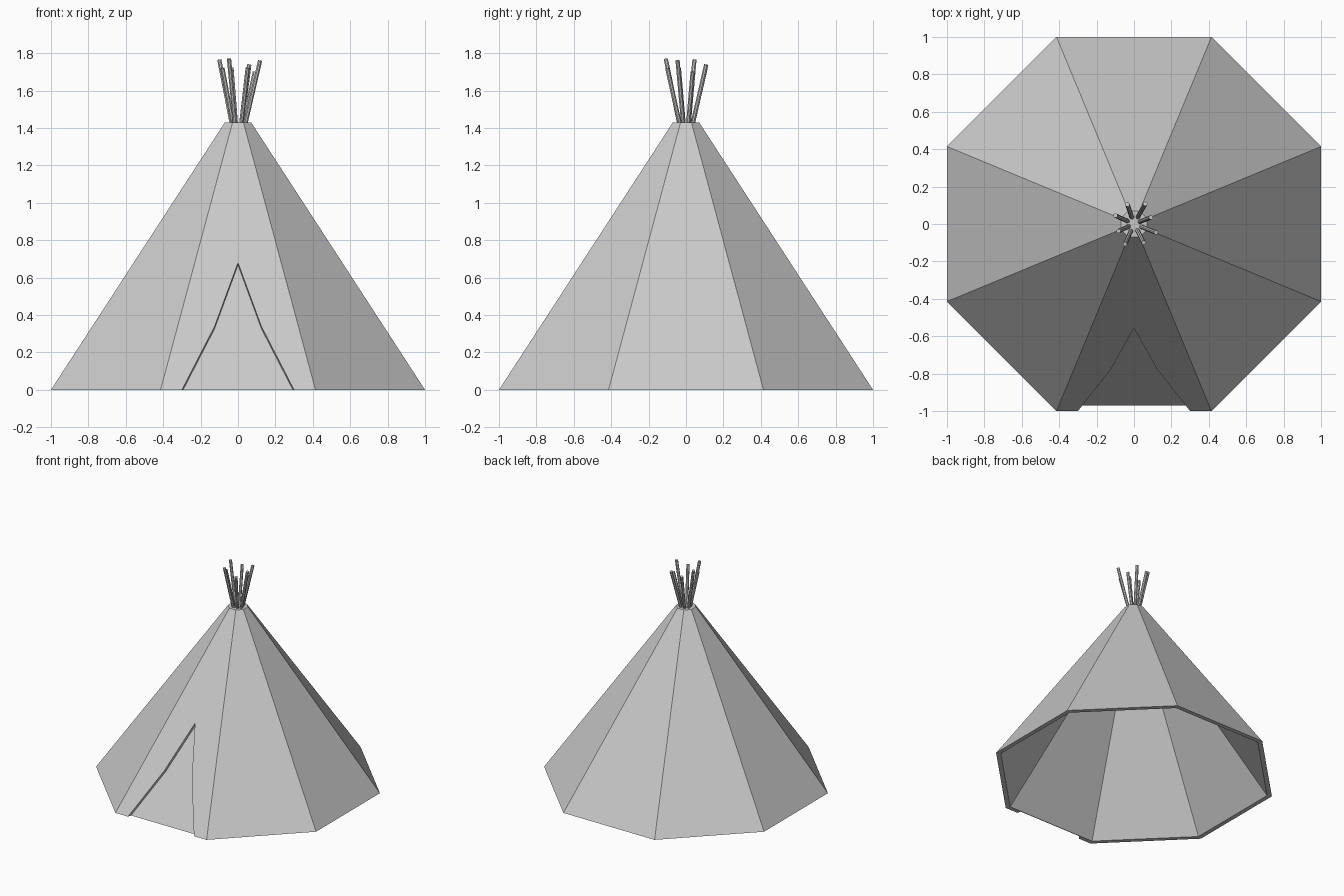
import bpy
import bmesh
import math
from mathutils import Vector

SIDES = 8
HEIGHT, BASE, TOP = 1.43, 1.0, 0.07    # cover height, half widths at ground and top
WALL, RECESS = 0.035, 0.025            # wall thickness, door depth

cube = bpy.data.objects.get("Cube")
if cube:
    bpy.data.objects.remove(cube, do_unlink=True)

canvas = bpy.data.materials.new("light_grey")
canvas.use_nodes = True
canvas.diffuse_color = (0.59, 0.59, 0.59, 1)
canvas.node_tree.nodes["Principled BSDF"].inputs["Base Color"].default_value = canvas.diffuse_color


def add_object(name, bm):
    bmesh.ops.recalc_face_normals(bm, faces=bm.faces)
    mesh = bpy.data.meshes.new(name)
    bm.to_mesh(mesh)
    bm.free()
    mesh.materials.append(canvas)
    obj = bpy.data.objects.new(name, mesh)
    bpy.context.collection.objects.link(obj)
    return obj


def ring(bm, apothem, z):
    """Octagon whose first edge faces the front."""
    radius = apothem / math.cos(math.pi / SIDES)
    angles = [math.tau * (k - 2.5) / SIDES for k in range(SIDES)]
    return [bm.verts.new((radius * math.cos(a), radius * math.sin(a), z)) for a in angles]


# Tent cover: an eight-sided hollow shell with a closed top
bm = bmesh.new()
outer_low, outer_top = ring(bm, BASE, 0), ring(bm, TOP, HEIGHT)
inner_low, inner_top = ring(bm, BASE - WALL, 0), ring(bm, TOP - WALL, HEIGHT - 0.03)
bm.faces.new(outer_top)
bm.faces.new(inner_top)
for k in range(SIDES):
    n = (k + 1) % SIDES
    bm.faces.new((inner_low[k], inner_low[n], inner_top[n], inner_top[k]))
    if k:
        bm.faces.new((outer_low[k], outer_low[n], outer_top[n], outer_top[k]))
        bm.faces.new((outer_low[k], outer_low[n], inner_low[n], inner_low[k]))

# Door: a pointed outline sunk into the front panel along its normal
slope = (BASE - TOP) / HEIGHT
inward = Vector((0, 1, -slope)).normalized() * RECESS
outline = [(-0.3, 0), (-0.125, 0.34), (0, 0.68), (0.125, 0.34), (0.3, 0)]
edge, sunk = [], []
for x, z in outline:
    point = Vector((x, slope * z - BASE, z))
    edge.append(bm.verts.new(point))
    deep = point + inward
    if z == 0:      # keep the foot of the door on the ground
        deep = Vector((x * 0.977, RECESS * math.hypot(1, slope) - BASE, 0))
    sunk.append(bm.verts.new(deep))
bm.faces.new([outer_low[0]] + edge + [outer_low[1], outer_top[1], outer_top[0]])
bm.faces.new(sunk)
for k in range(len(edge) - 1):
    bm.faces.new((edge[k], edge[k + 1], sunk[k + 1], sunk[k]))
bm.faces.new((outer_low[0], edge[0], sunk[0], sunk[-1], edge[-1],
              outer_low[1], inner_low[1], inner_low[0]))
add_object("tent_cover", bm)

# Poles: thin rods fanning out of the top, given by their tips
tips = [(-0.10, 0.045, 1.765), (-0.035, 0.105, 1.72), (0.06, 0.108, 1.738), (0.09, 0.035, 1.70),
        (0.118, -0.045, 1.76), (0.052, -0.10, 1.72), (-0.048, -0.108, 1.77), (-0.083, -0.038, 1.72)]
for number, tip in enumerate(tips, 1):
    end = Vector(tip)
    start = Vector((end.x * 0.33, end.y * 0.33, HEIGHT - 0.01))
    axis = end - start
    bm = bmesh.new()
    bmesh.ops.create_cone(bm, cap_ends=True, segments=8, radius1=0.012, radius2=0.012,
                          depth=axis.length)
    pole = add_object(f"pole_{number}", bm)
    pole.location = (start + end) / 2
    pole.rotation_mode = "QUATERNION"
    pole.rotation_quaternion = axis.to_track_quat("Z", "Y")
